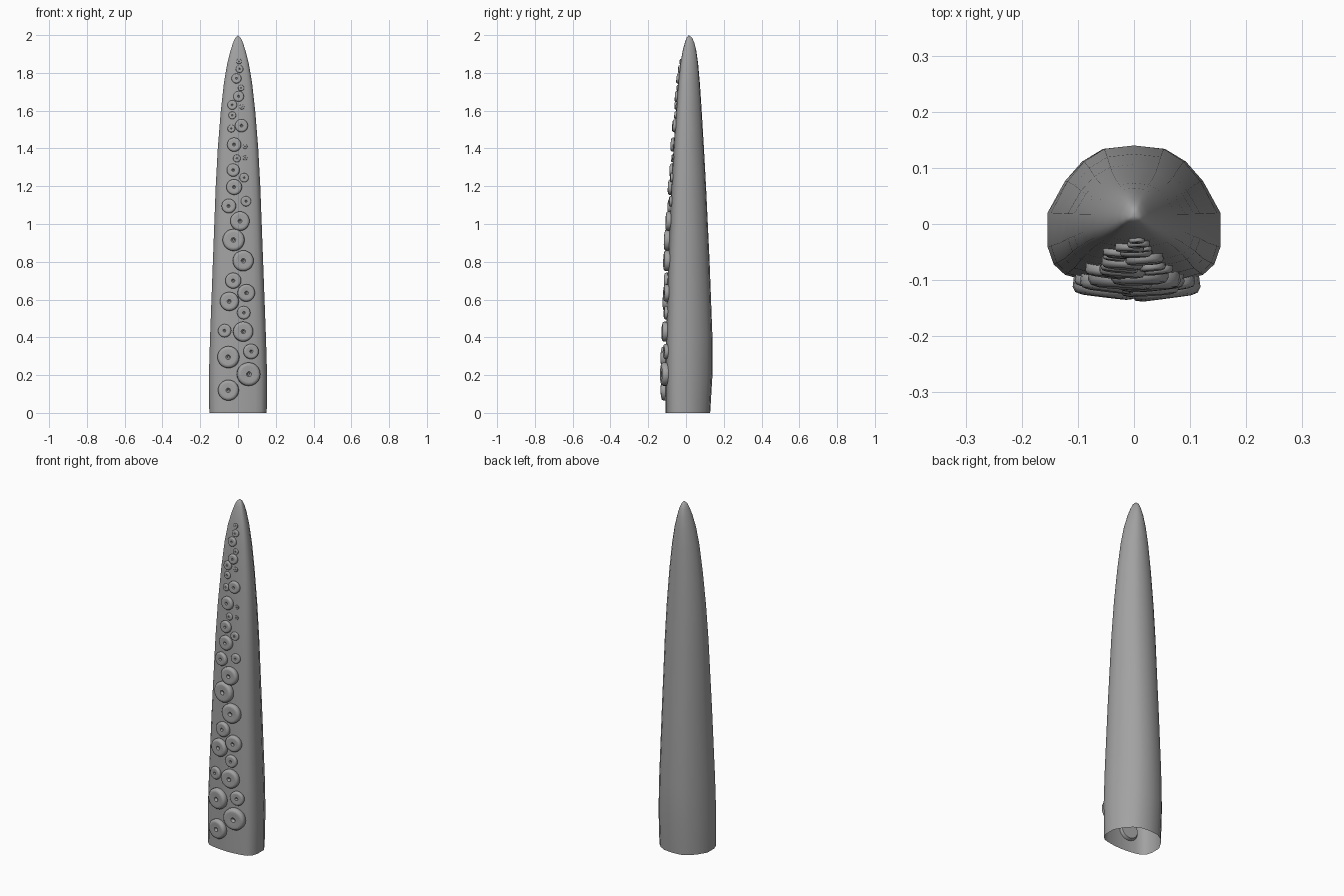
import bpy
import bmesh
import math
from mathutils import Vector

default_cube = bpy.data.objects.get("Cube")
if default_cube:
    bpy.data.objects.remove(default_cube, do_unlink=True)

grey = bpy.data.materials.new("plain grey")
grey.use_nodes = True
colour = (0.36, 0.36, 0.36, 1)
grey.diffuse_color = colour
grey.node_tree.nodes["Principled BSDF"].inputs["Base Color"].default_value = colour

MID = 0.015  # depth of the tentacle's core line

# Rings of the tentacle: height, half width, front depth, back depth
RINGS = [
    (0, .152, -.108, .128), (.2, .154, -.109, .14), (.4, .148, -.106, .14),
    (.8, .133, -.095, .125), (1.2, .118, -.077, .106), (1.4, .107, -.066, .095),
    (1.6, .091, -.052, .083), (1.75, .074, -.041, .073), (1.85, .057, -.03, .064),
    (1.92, .039, -.017, .054), (1.96, .026, -.006, .044), (1.985, .015, .003, .033),
]

# Half cross-section, back centre to front centre, as shares of width and depth
SECTION = [
    (0, 1), (.36, .95), (.6, .77), (.8, .49), (1, .04), (1, -.45),
    (.93, -.7), (.8, -.85), (.6, -.92), (.3, -.98), (0, -1),
]


def ring_at(z):
    """Width, front and back of the tentacle at a height."""
    for low, high in zip(RINGS, RINGS[1:]):
        if z <= high[0]:
            t = (z - low[0]) / (high[0] - low[0])
            return [a + (b - a) * t for a, b in zip(low[1:], high[1:])]
    return RINGS[-1][1:]


def section_point(ring, u, v):
    width, front, back = ring
    depth = back - MID if v > 0 else MID - front
    return u * width, MID + v * depth


def front_y(x, z):
    """Depth of the front face at a given position."""
    ring = ring_at(z)
    share = abs(x) / ring[0]
    face = SECTION[:-6:-1]
    for (u0, v0), (u1, v1) in zip(face, face[1:]):
        if share <= u1:
            v = v0 + (v1 - v0) * (share - u0) / (u1 - u0)
            return section_point(ring, 0, v)[1]
    return section_point(ring, 0, face[-1][1])[1]


def finish(bm, name):
    bmesh.ops.recalc_face_normals(bm, faces=bm.faces)
    mesh = bpy.data.meshes.new(name)
    bm.to_mesh(mesh)
    bm.free()
    mesh.materials.append(grey)
    obj = bpy.data.objects.new(name, mesh)
    bpy.context.collection.objects.link(obj)
    bpy.ops.object.select_all(action="DESELECT")
    obj.select_set(True)
    bpy.context.view_layer.objects.active = obj
    bpy.ops.object.shade_smooth_by_angle(angle=math.radians(45))
    return obj


def skin(bm, loops):
    """Join consecutive vertex loops with quads."""
    for low, high in zip(loops, loops[1:]):
        count = len(low)
        for i in range(count):
            j = (i + 1) % count
            bm.faces.new((low[i], low[j], high[j], high[i]))


def cap(bm, loop, point):
    tip = bm.verts.new(point)
    for a, b in zip(loop, loop[1:] + loop[:1]):
        bm.faces.new((a, b, tip))


# Tentacle: an open-bottomed tapering shell with a flattened front
bm = bmesh.new()
outline = SECTION + [(-u, v) for u, v in SECTION[-2:0:-1]]
loops = []
for z, *ring in RINGS:
    loops.append([bm.verts.new((*section_point(ring, u, v), z)) for u, v in outline])
skin(bm, loops)
cap(bm, loops[-1], (0, MID, 2))
finish(bm, "tentacle")

# Sucker: a turned disc with a rounded rim and a central hole
DISC = [(.85, -.3), (1, -.05), (1, .25), (.9, .4), (.7, .45), (.35, .36),
        (.22, .38), (.12, .3), (.09, .12)]
STEPS = 20
bm = bmesh.new()
loops = []
for radius, height in DISC:
    turns = [math.tau * i / STEPS for i in range(STEPS)]
    loops.append([bm.verts.new((radius * math.cos(a), radius * math.sin(a), height))
                  for a in turns])
skin(bm, loops)
cap(bm, loops[0], (0, 0, -.3))
cap(bm, loops[-1], (0, 0, .1))
first_sucker = finish(bm, "sucker")

# Sucker placement in thousandths: across, height, radius
SUCKERS = [
    (-50, 120, 55), (55, 205, 62), (-50, 295, 58), (68, 325, 40), (-70, 435, 35),
    (27, 430, 53), (30, 530, 35), (-45, 590, 50), (43, 635, 46), (-25, 700, 42),
    (27, 805, 55), (-23, 915, 58), (10, 1015, 51), (-48, 1095, 38), (42, 1120, 27),
    (-20, 1195, 41), (32, 1245, 24), (-25, 1285, 34), (-6, 1347, 20), (37, 1350, 12),
    (37, 1410, 12), (-20, 1420, 37), (18, 1520, 34), (-35, 1505, 20), (-30, 1575, 20),
    (-30, 1630, 25), (20, 1620, 13), (3, 1675, 28), (16, 1720, 16), (-8, 1770, 26),
    (8, 1820, 20), (5, 1860, 14),
]
for number, spot in enumerate(SUCKERS):
    x, z, radius = (value / 1000 for value in spot)
    if number == 0:
        sucker = first_sucker
    else:
        sucker = first_sucker.copy()
        sucker.name = f"sucker_{number}"
        bpy.context.collection.objects.link(sucker)
    step = 0.02
    slope_x = (front_y(x + step, z) - front_y(x - step, z)) / (2 * step)
    slope_z = (front_y(x, z + step) - front_y(x, z - step)) / (2 * step)
    normal = Vector((slope_x, -1, slope_z))
    sucker.rotation_mode = "QUATERNION"
    sucker.rotation_quaternion = normal.to_track_quat("Z", "Y")
    sucker.location = (x, front_y(x, z), z)
    sucker.scale = (radius, radius, radius)
